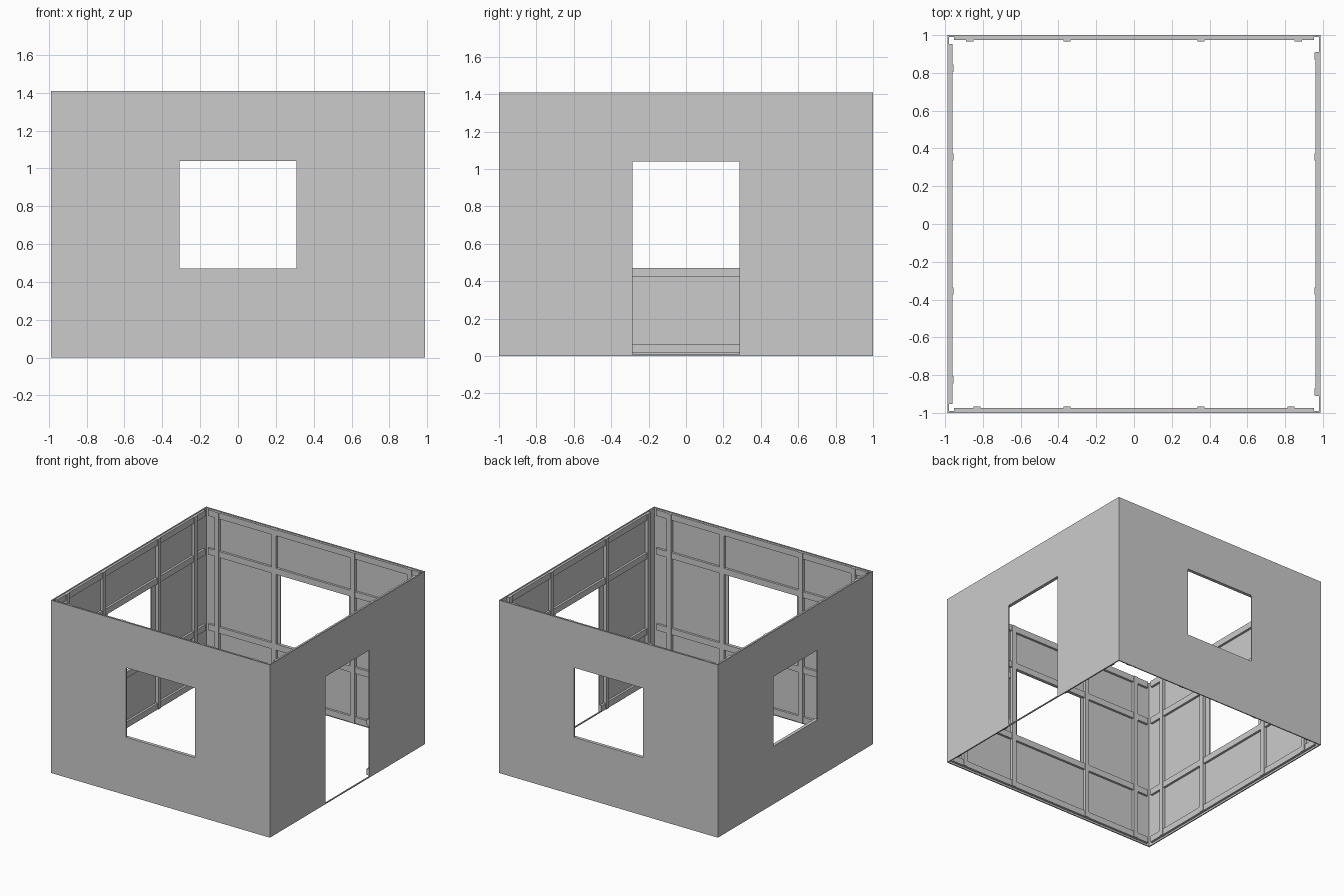
import bpy
import bmesh
from mathutils import Vector

cube = bpy.data.objects.get("Cube")
if cube:
    bpy.data.objects.remove(cube, do_unlink=True)

HEIGHT, SKIN = 1.41, 0.009
HALF_X, HALF_Y = 0.988, 1.0
RAIL_DEPTH, POST_DEPTH = 0.027, 0.033
POST_WIDTH, RAIL_HEIGHT = 0.038, 0.05
SILL, HEAD = 0.472, 1.04

grey = bpy.data.materials.new("wall_grey")
grey.use_nodes = True
grey.diffuse_color = (0.6, 0.6, 0.6, 1)
grey.node_tree.nodes["Principled BSDF"].inputs["Base Color"].default_value = (0.6, 0.6, 0.6, 1)

# Each side maps (along the wall, depth inward, height) to the room
SIDES = {
    "front": lambda u, d, z: Vector((u, d - HALF_Y, z)),
    "back": lambda u, d, z: Vector((u, HALF_Y - d, z)),
    "left": lambda u, d, z: Vector((HALF_X - d, u, z)),
    "right": lambda u, d, z: Vector((d - HALF_X, u, z)),
}


def finish(name, bm):
    bmesh.ops.recalc_face_normals(bm, faces=bm.faces)
    mesh = bpy.data.meshes.new(name)
    bm.to_mesh(mesh)
    bm.free()
    mesh.materials.append(grey)
    obj = bpy.data.objects.new(name, mesh)
    bpy.context.collection.objects.link(obj)


def add_box(bm, place, u, d, z):
    """Box between pairs of limits in wall coordinates."""
    verts = bmesh.ops.create_cube(bm, size=1)["verts"]
    for v in verts:
        v.co = place(u[v.co.x > 0], d[v.co.y > 0], z[v.co.z > 0])


def wall_skin(side, half, hole_half, hole_z):
    """Thin outer sheet with one rectangular opening."""
    place = SIDES[side]
    us = (-half, -hole_half, hole_half, half)
    zs = (0, hole_z[0], hole_z[1], HEIGHT)
    bm = bmesh.new()
    grid = [[bm.verts.new(place(u, 0, z)) for z in zs] for u in us]
    for i in range(3):
        for j in range(3):
            if (i, j) != (1, 1):
                bm.faces.new((grid[i][j], grid[i + 1][j], grid[i + 1][j + 1], grid[i][j + 1]))
    new = bmesh.ops.extrude_face_region(bm, geom=bm.faces[:], use_keep_orig=True)["geom"]
    shift = place(0, SKIN, 0) - place(0, 0, 0)
    bmesh.ops.translate(bm, vec=shift, verts=[g for g in new if isinstance(g, bmesh.types.BMVert)])
    finish(side + "_wall", bm)


def wall_rails(side, half, door_half):
    """Four horizontal rails, split where the doorway cuts them."""
    bm = bmesh.new()
    for z in (0.015, SILL - RAIL_HEIGHT, HEAD, HEIGHT - RAIL_HEIGHT - 0.005):
        spans = [(-half, half)]
        if door_half and z < SILL:
            spans = [(-half, -door_half), (door_half, half)]
        for span in spans:
            add_box(bm, SIDES[side], span, (SKIN, RAIL_DEPTH), (z, z + RAIL_HEIGHT))
    finish(side + "_rails", bm)


def wall_posts(side, outer):
    """Two posts beside the opening and two near the corners."""
    bm = bmesh.new()
    for u in (-outer, -0.355, 0.355, outer):
        add_box(bm, SIDES[side], (u - POST_WIDTH / 2, u + POST_WIDTH / 2),
                (SKIN, POST_DEPTH), (0.015, HEIGHT - 0.005))
    finish(side + "_posts", bm)


# side, skin half width, opening half width, opening bottom, rail half width, outer post
WALLS = (
    ("front", HALF_X, 0.31, SILL, 0.953, 0.832),
    ("back", HALF_X, 0.31, SILL, 0.953, 0.87),
    ("left", HALF_Y - SKIN, 0.285, 0.008, 0.91, 0.89),
    ("right", HALF_Y - SKIN, 0.285, SILL, 0.953, 0.825),
)
for side, half, hole, bottom, rail, post in WALLS:
    wall_skin(side, half, hole, (bottom, HEAD))
    wall_rails(side, rail, hole if bottom < SILL else 0)
    wall_posts(side, post)
